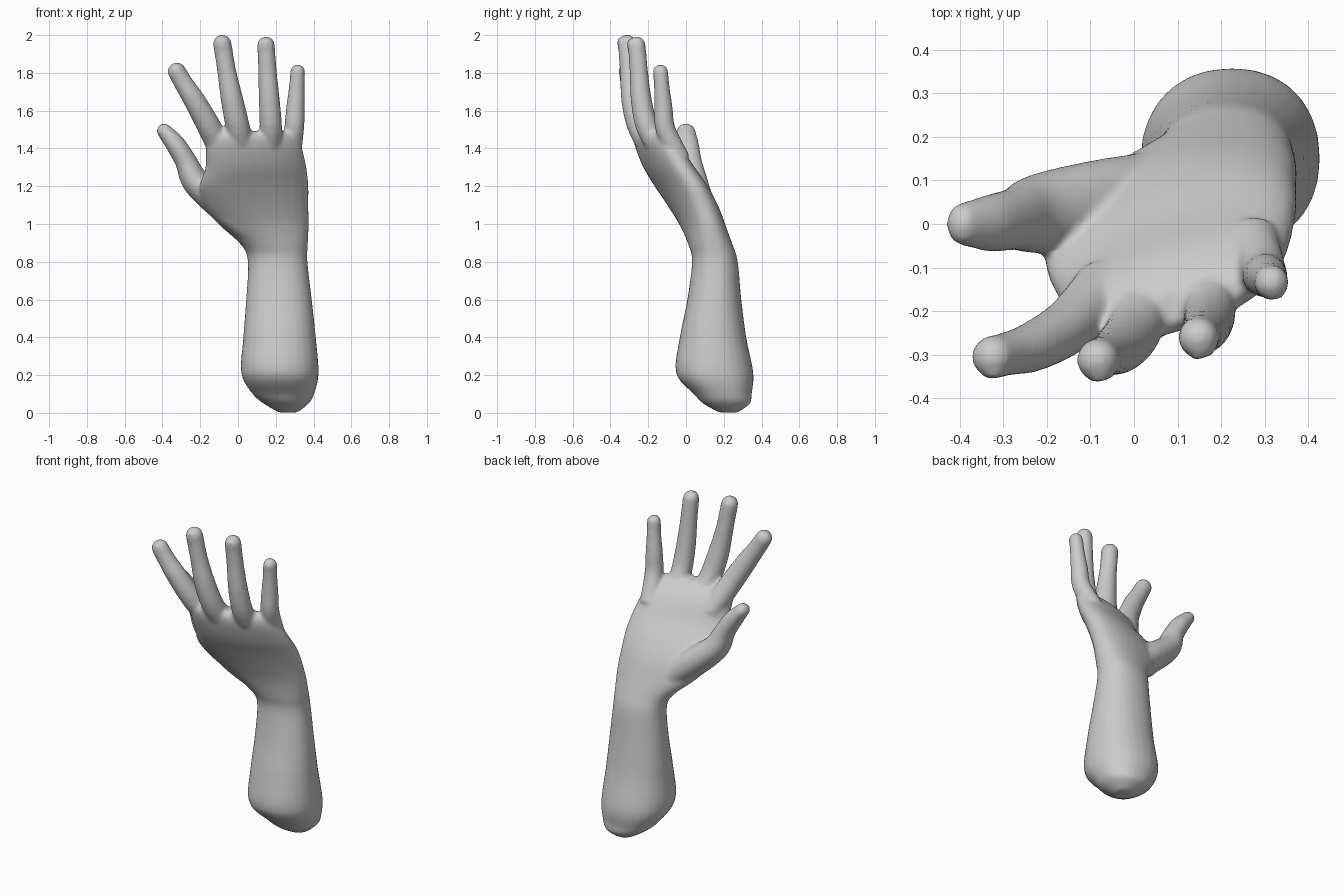
import bpy, bmesh, math
from mathutils import Vector

old = bpy.data.objects.get("Cube")
if old:
    bpy.data.objects.remove(old, do_unlink=True)

SIDES = 28
STEPS = 4


def blend(rows):
    """Smooth curve through all rows (Catmull-Rom on every value)."""
    out = []
    last = len(rows) - 1
    for i in range(last):
        p, q = rows[max(i - 1, 0)], rows[i]
        r, s = rows[i + 1], rows[min(i + 2, last)]
        for k in range(STEPS):
            t = k / STEPS
            out.append([b + t / 2 * (c - a + t * (2*a - 5*b + 4*c - d + t * (3*b - a - 3*c + d)))
                        for a, b, c, d in zip(p, q, r, s)])
    out.append(list(rows[last]))
    return out


def skin(bm, rings):
    """Closed tube through rings of points."""
    loops = [[bm.verts.new(p) for p in ring] for ring in rings]
    faces = [bm.faces.new(loops[0]), bm.faces.new(loops[-1])]
    for low, high in zip(loops, loops[1:]):
        for i in range(SIDES):
            j = (i + 1) % SIDES
            faces.append(bm.faces.new((low[i], low[j], high[j], high[i])))
    bmesh.ops.recalc_face_normals(bm, faces=faces)


def oval(centre, u, v, power=1.0):
    """Ring of points; a power under one makes it boxier."""
    points = []
    for i in range(SIDES):
        angle = math.tau * i / SIDES
        c, s = math.cos(angle), math.sin(angle)
        points.append(centre + u * math.copysign(abs(c) ** power, c)
                      + v * math.copysign(abs(s) ** power, s))
    return points


def add_arm(bm, rows):
    """Level sections: x, y, z, half width, half depth, turn in degrees."""
    rings = []
    for x, y, z, a, b, turn in blend(rows):
        w = math.radians(turn)
        u = Vector((math.cos(w), math.sin(w), 0))
        v = Vector((-math.sin(w), math.cos(w), 0))
        rings.append(oval(Vector((x, y, z)), u * a, v * b, 0.92))
    skin(bm, rings)


def add_finger(bm, rows, turn, depth=1.0, nail=True):
    """Round-tipped tube along x, y, z, radius, with a nail on its front."""
    path = blend(rows)
    side = Vector((math.cos(math.radians(turn)), math.sin(math.radians(turn)), 0))
    rings = []
    for i, row in enumerate(path):
        before, after = path[max(i - 1, 0)], path[min(i + 1, len(path) - 1)]
        along = (Vector(after[:3]) - Vector(before[:3])).normalized()
        u = (side - along * side.dot(along)).normalized()
        v = along.cross(u)
        centre, r = Vector(row[:3]), row[3]
        rings.append(oval(centre, u * r, v * r * depth))
    for k in range(1, 6):
        angle = k / 6 * math.pi / 2
        size = r * math.cos(angle)
        rings.append(oval(centre + along * r * math.sin(angle), u * size, v * size * depth))
    skin(bm, rings)
    if nail:
        # shallow rounded plate on the back of the fingertip
        middle = centre - v * r * depth * 0.85
        plate = [oval(middle - v * r * h, u * r * w, along * r * w * 1.3, 0.8)
                 for h, w in ((-0.3, 0.55), (0.08, 0.55), (0.16, 0.45))]
        skin(bm, plate)


bm = bmesh.new()

# Forearm, wrist and palm
add_arm(bm, [
    (0.265, 0.225, 0.002, 0.05, 0.05, 0),
    (0.255, 0.215, 0.05, 0.12, 0.125, 0),
    (0.24, 0.195, 0.1, 0.163, 0.153, 0),
    (0.222, 0.152, 0.21, 0.205, 0.205, 0),
    (0.22, 0.143, 0.4, 0.192, 0.176, 0),
    (0.217, 0.15, 0.6, 0.174, 0.143, 0),
    (0.21, 0.153, 0.8, 0.158, 0.121, 4),
    (0.193, 0.13, 0.89, 0.178, 0.115, 8),
    (0.135, 0.085, 1.0, 0.243, 0.113, 11),
    (0.095, 0.035, 1.1, 0.284, 0.118, 13),
    (0.085, -0.025, 1.2, 0.298, 0.115, 16),
    (0.095, -0.09, 1.3, 0.279, 0.106, 18),
    (0.085, -0.145, 1.4, 0.264, 0.094, 17),
    (0.08, -0.18, 1.46, 0.235, 0.07, 17),
    (0.08, -0.195, 1.49, 0.19, 0.035, 17),
])

# Fingers
fingers = {
    "index": [(-0.07, -0.14, 1.34, 0.064), (-0.145, -0.23, 1.5, 0.064),
              (-0.228, -0.28, 1.65, 0.058), (-0.285, -0.297, 1.74, 0.051),
              (-0.324, -0.305, 1.807, 0.049)],
    "middle": [(0.035, -0.14, 1.34, 0.064), (0.002, -0.24, 1.5, 0.064),
               (-0.03, -0.282, 1.65, 0.06), (-0.06, -0.3, 1.81, 0.05),
               (-0.083, -0.312, 1.954, 0.049)],
    "ring": [(0.17, -0.1, 1.34, 0.06), (0.174, -0.2, 1.5, 0.06),
             (0.166, -0.236, 1.65, 0.056), (0.156, -0.25, 1.81, 0.049),
             (0.148, -0.261, 1.947, 0.047)],
    "little": [(0.275, -0.03, 1.34, 0.055), (0.297, -0.108, 1.5, 0.053),
               (0.304, -0.12, 1.62, 0.049), (0.311, -0.128, 1.72, 0.042),
               (0.316, -0.134, 1.806, 0.04)],
}
for rows in fingers.values():
    add_finger(bm, rows, 14)

# Thumb with its mound
add_finger(bm, [
    (0.06, 0.085, 0.97, 0.07), (-0.07, 0.045, 1.09, 0.085), (-0.22, 0.024, 1.22, 0.074),
    (-0.275, 0.012, 1.33, 0.058), (-0.33, 0.002, 1.42, 0.053), (-0.391, 0.0, 1.493, 0.04),
], 0, depth=1.25, nail=False)

mesh = bpy.data.meshes.new("hand_and_forearm")
bm.to_mesh(mesh)
bm.free()
hand = bpy.data.objects.new("hand_and_forearm", mesh)
bpy.context.collection.objects.link(hand)

# Plain grey
grey = bpy.data.materials.new("plain_grey")
grey.use_nodes = True
colour = (0.6, 0.6, 0.6, 1)
grey.diffuse_color = colour
grey.node_tree.nodes["Principled BSDF"].inputs["Base Color"].default_value = colour
mesh.materials.append(grey)

# Fuse all parts into one soft skin
fuse = hand.modifiers.new("fuse", "REMESH")
fuse.mode = "VOXEL"
fuse.voxel_size = 0.01
fuse.use_smooth_shade = True
soften = hand.modifiers.new("soften", "SMOOTH")
soften.factor = 0.5
soften.iterations = 10
bpy.context.view_layer.objects.active = hand
hand.select_set(True)
for modifier in ("fuse", "soften"):
    bpy.ops.object.modifier_apply(modifier=modifier)
bpy.ops.object.shade_smooth()
